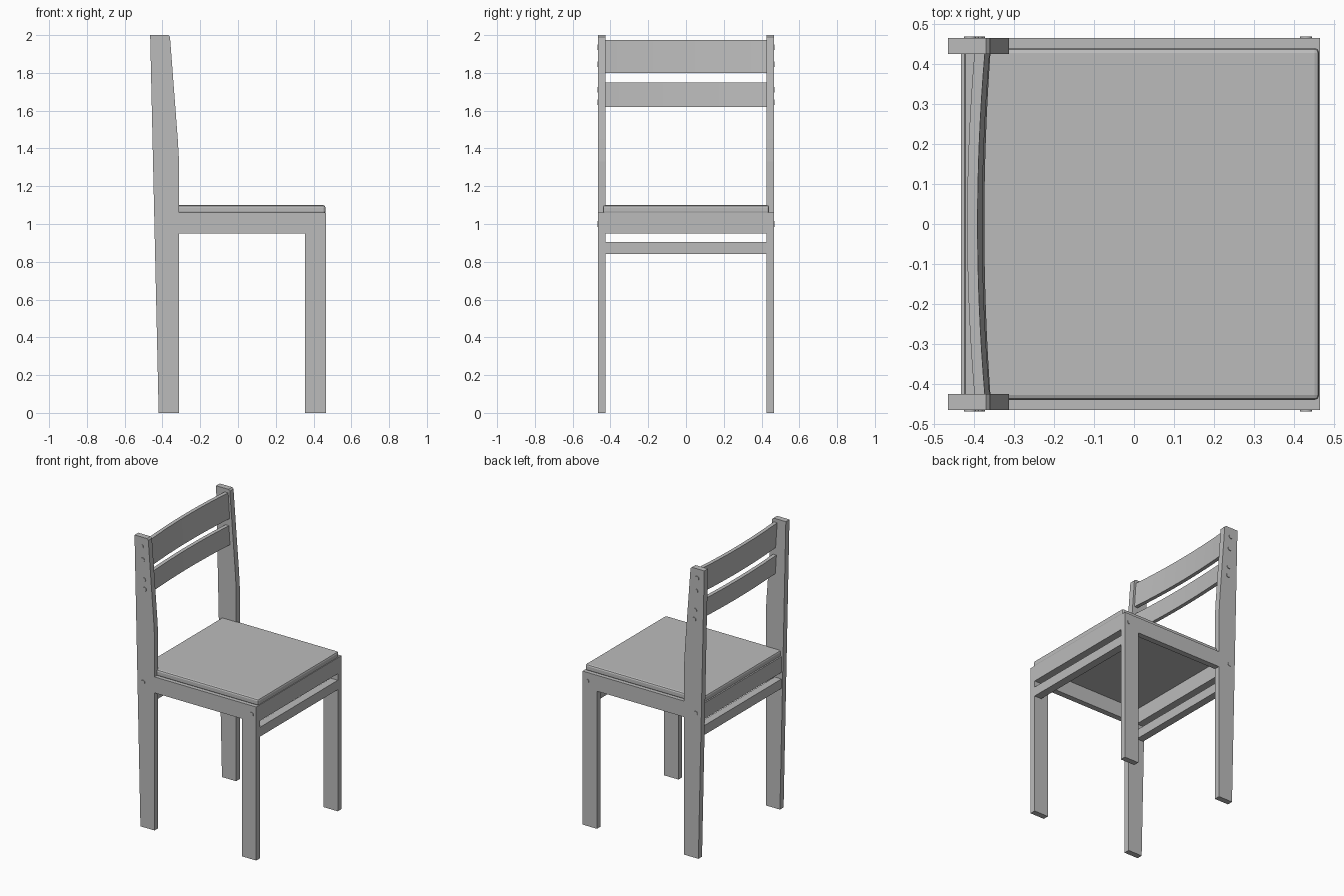
import bpy, bmesh, math
from mathutils import Matrix, Vector

cube = bpy.data.objects.get("Cube")
if cube:
    bpy.data.objects.remove(cube, do_unlink=True)

grey = bpy.data.materials.new("plain grey")
grey.use_nodes = True
COLOUR = (0.5, 0.5, 0.5, 1)
grey.diffuse_color = COLOUR
grey.node_tree.nodes["Principled BSDF"].inputs["Base Color"].default_value = COLOUR


def finish(name, bm, bevel=0, smooth=False):
    bmesh.ops.recalc_face_normals(bm, faces=bm.faces)
    mesh = bpy.data.meshes.new(name)
    bm.to_mesh(mesh)
    bm.free()
    mesh.materials.append(grey)
    ob = bpy.data.objects.new(name, mesh)
    bpy.context.collection.objects.link(ob)
    if bevel:
        mod = ob.modifiers.new("soft edges", "BEVEL")
        mod.width = bevel
        mod.segments = 2
    if smooth:
        bpy.ops.object.select_all(action="DESELECT")
        ob.select_set(True)
        bpy.context.view_layer.objects.active = ob
        bpy.ops.object.shade_smooth_by_angle(angle=math.radians(35))
    return ob


def prism(bm, points, depth):
    """Fill a closed loop of points and extrude it along depth."""
    face = bm.faces.new([bm.verts.new(p) for p in points])
    out = bmesh.ops.extrude_face_region(bm, geom=[face])
    verts = [g for g in out["geom"] if isinstance(g, bmesh.types.BMVert)]
    bmesh.ops.translate(bm, verts=verts, vec=depth)


def box(name, x, y, z, bevel=0):
    bm = bmesh.new()
    prism(bm, [(x[0], y[0], z[0]), (x[1], y[0], z[0]),
               (x[1], y[1], z[0]), (x[0], y[1], z[0])], Vector((0, 0, z[1] - z[0])))
    return finish(name, bm, bevel)


INNER, OUTER = 0.425, 0.465

# Side frames: rear post, seat rail and front leg cut from one board
PROFILE = [(-0.42, 0), (-0.312, 0), (-0.312, 0.95), (0.355, 0.95), (0.355, 0),
           (0.465, 0), (0.465, 1.06), (-0.312, 1.06), (-0.312, 1.33),
           (-0.319, 1.45), (-0.36, 1.99), (-0.37, 2), (-0.465, 2)]
# Dowel ends showing on the outside of each frame
DOWELS = [(-0.41, 1.935), (-0.402, 1.845), (-0.394, 1.71), (-0.388, 1.645),
          (-0.4, 1.0), (0.43, 1.0)]

for side, label in ((-1, "near"), (1, "far")):
    bm = bmesh.new()
    prism(bm, [(x, side * INNER, z) for x, z in PROFILE],
          Vector((0, side * (OUTER - INNER), 0)))
    finish(label + "_side_frame", bm)
    bm = bmesh.new()
    for x, z in DOWELS:
        place = Matrix.Translation((x, side * (OUTER - 0.007), z))
        bmesh.ops.create_cone(bm, cap_ends=True, segments=12, radius1=0.015,
                              radius2=0.015, depth=0.022,
                              matrix=place @ Matrix.Rotation(math.pi / 2, 4, "X"))
    finish(label + "_dowels", bm, smooth=True)

# Aprons and lower stretchers at the seat front and rear
for label, x in (("front", (0.41, 0.465)), ("rear", (-0.432, -0.38))):
    box(label + "_apron", x, (-INNER, INNER), (0.95, 1.06))
    box(label + "_stretcher", x, (-INNER, INNER), (0.84, 0.905))

# Seat panel
box("seat", (-0.425, 0.463), (-0.44, 0.44), (1.055, 1.1), bevel=0.012)


# Back slats, bowed in plan and leaning with the posts
def slat(name, x, z, bow, lean, thick=0.026, steps=16):
    bm = bmesh.new()
    ys = [INNER * (2 * i / steps - 1) for i in range(steps + 1)]
    curve = [(x - bow * (1 - (y / INNER) ** 2), y) for y in ys]
    loop = [(cx + thick / 2, y, z[0]) for cx, y in curve]
    loop += [(cx - thick / 2, y, z[0]) for cx, y in reversed(curve)]
    prism(bm, loop, Vector((-lean, 0, z[1] - z[0])))
    finish(name, bm, smooth=True)


slat("upper_back_slat", -0.374, (1.8, 1.975), 0.018, 0.012)
slat("lower_back_slat", -0.372, (1.62, 1.75), 0.015, 0.008)
